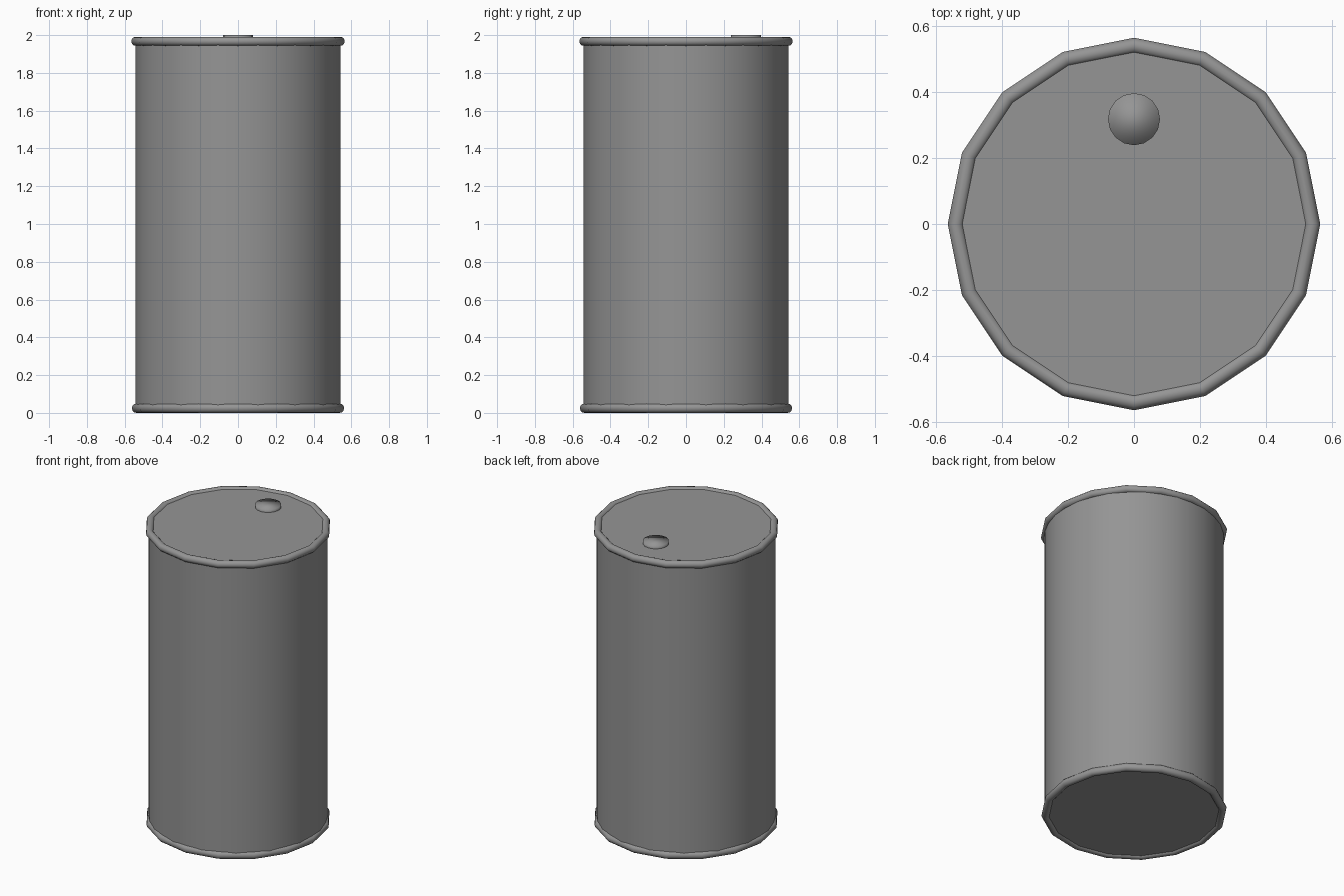
import bpy
import math

cube = bpy.data.objects.get("Cube")
if cube:
    bpy.data.objects.remove(cube, do_unlink=True)

GREY = (0.3, 0.3, 0.3, 1.0)
steel = bpy.data.materials.new("grey_steel")
steel.use_nodes = True
steel.diffuse_color = GREY
steel.node_tree.nodes["Principled BSDF"].inputs["Base Color"].default_value = GREY


def finish(name):
    obj = bpy.context.object
    obj.name = name
    obj.data.materials.append(steel)
    return obj


def cylinder(name, radius, bottom, top, sides, y=0.0):
    bpy.ops.mesh.primitive_cylinder_add(
        vertices=sides, radius=radius, depth=top - bottom,
        location=(0, y, (bottom + top) / 2))
    return finish(name)


def rim(name, radius, tube, z):
    bpy.ops.mesh.primitive_torus_add(
        major_segments=16, minor_segments=12,
        major_radius=radius, minor_radius=tube, location=(0, 0, z))
    finish(name)
    bpy.ops.object.shade_smooth()


# Barrel body with flat lids
cylinder("drum_body", 0.543, 0.012, 1.98, 32)
bpy.ops.object.shade_smooth_by_angle(angle=math.radians(30))

# Rolled rims
rim("top_rim", 0.541, 0.024, 1.967)
rim("bottom_rim", 0.537, 0.025, 0.025)

# Filler cap, softly shaded over its edge
cylinder("filler_cap", 0.079, 1.96, 2.0, 16, y=0.318)
bpy.ops.object.shade_smooth()
